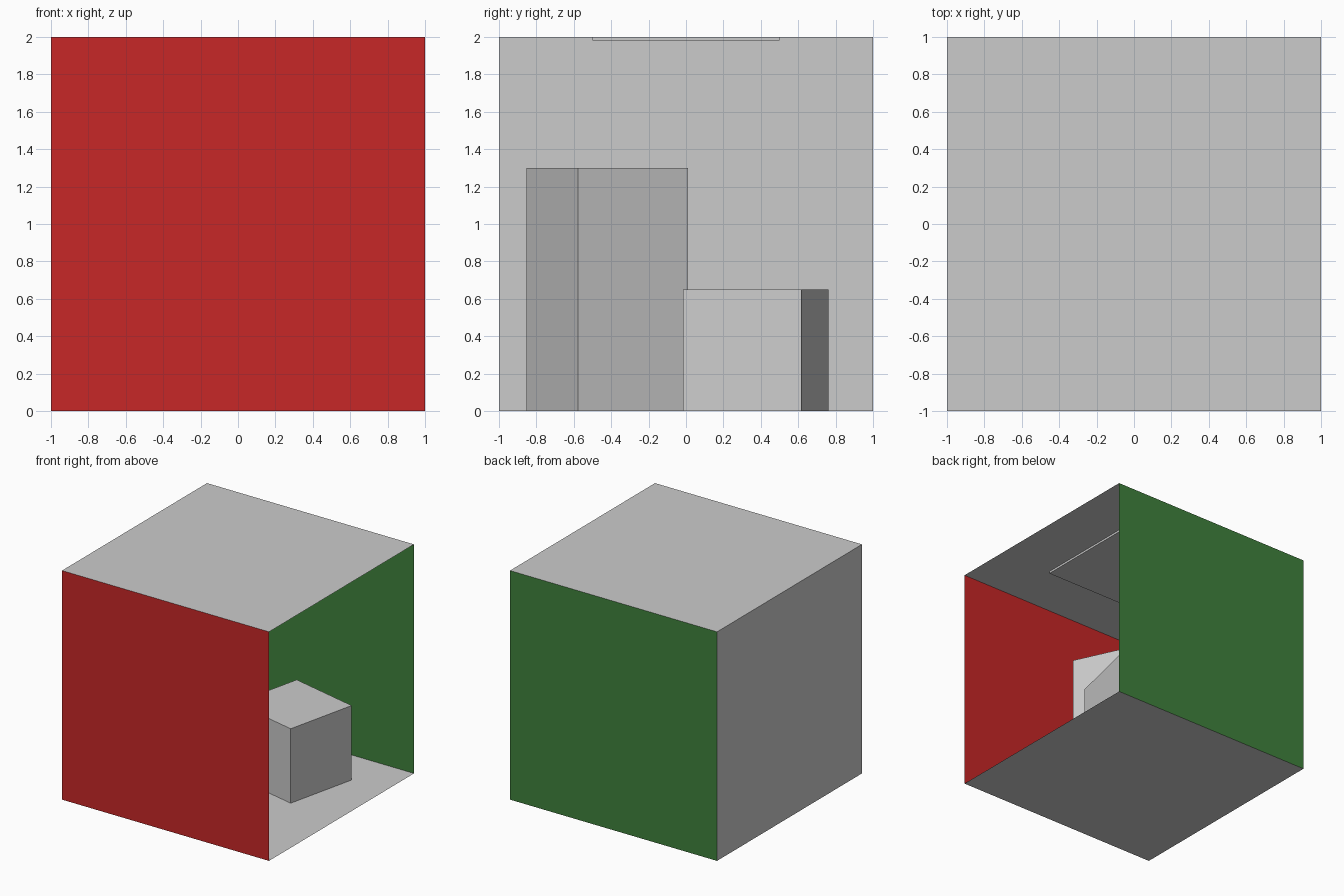
import bpy
from math import radians, pi

if "Cube" in bpy.data.objects:
    bpy.data.objects.remove(bpy.data.objects["Cube"])


def paint(obj, name, rgb):
    mat = bpy.data.materials.new(name)
    mat.diffuse_color = (*rgb, 1)
    mat.use_nodes = True
    mat.node_tree.nodes["Principled BSDF"].inputs["Base Color"].default_value = mat.diffuse_color
    obj.data.materials.append(mat)


def panel(name, loc, rot=(0, 0, 0)):
    bpy.ops.mesh.primitive_plane_add(size=2, location=loc, rotation=rot)
    obj = bpy.context.object
    obj.name = name
    return obj


def block(name, x, y, base, size, turn=0):
    bpy.ops.mesh.primitive_cube_add(size=1, location=(x, y, base + size[2] / 2),
                                    rotation=(0, 0, radians(turn)))
    obj = bpy.context.object
    obj.name = name
    obj.scale = size
    return obj


# Room shell of single-sheet panels, open towards +x
panel("floor", (0, 0, 0))
panel("ceiling", (0, 0, 2), (pi, 0, 0))
panel("back_wall", (-1, 0, 1), (0, pi / 2, 0))
red_wall = panel("red_wall", (0, -1, 1), (-pi / 2, 0, 0))
green_wall = panel("green_wall", (0, 1, 1), (pi / 2, 0, 0))
paint(red_wall, "red", (0.57, 0.02, 0.02))
paint(green_wall, "green", (0.05, 0.22, 0.045))

# Two turned blocks standing on the floor
block("short_block", 0.277, 0.373, 0, (0.65, 0.65, 0.65), -13)
block("tall_block", -0.254, -0.42, 0, (0.65, 0.65, 1.3), 25)

# Thin lamp panel flush with the ceiling
block("ceiling_lamp", 0, 0, 1.982, (1, 1, 0.018))
